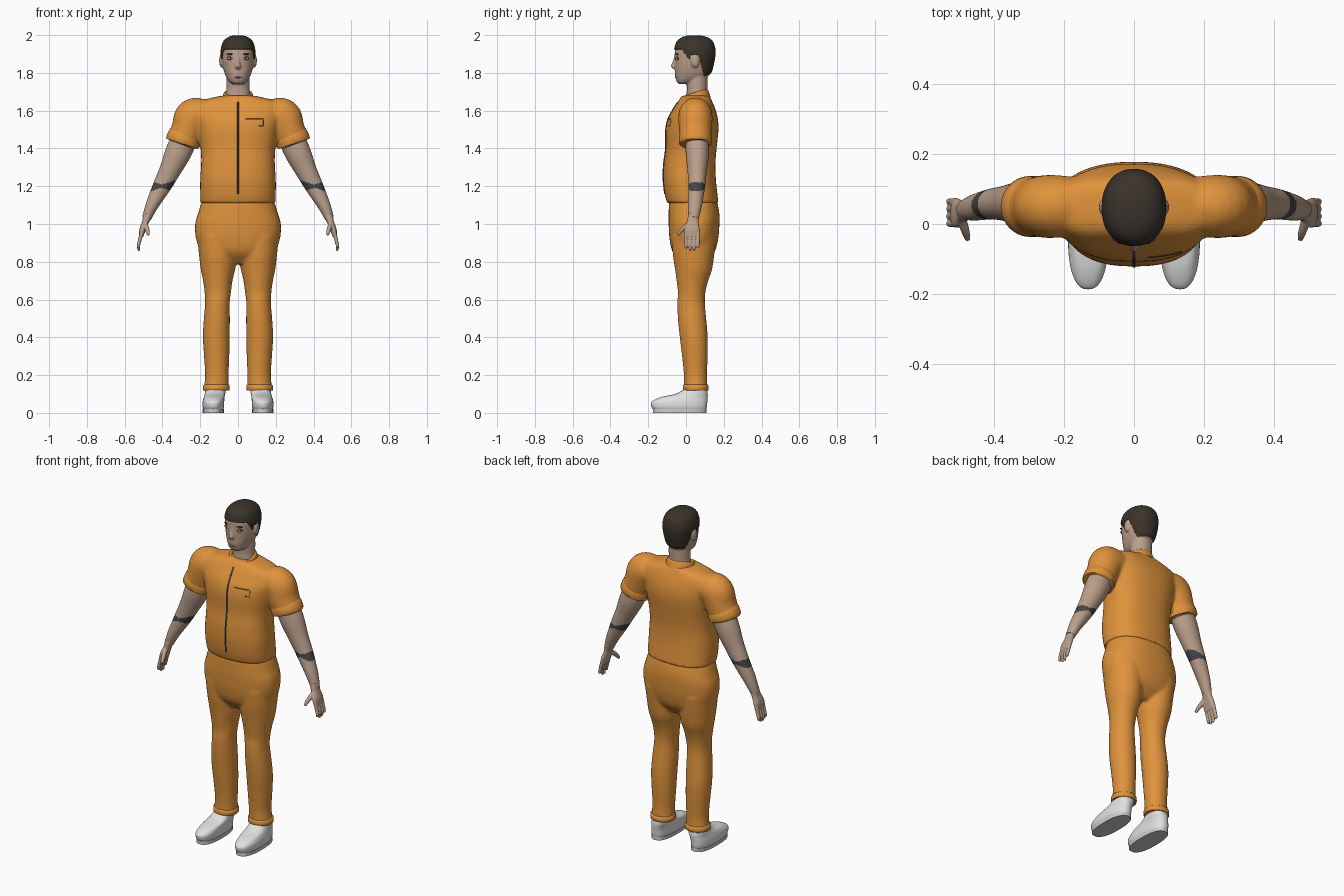
import bpy, bmesh, math
from mathutils import Vector, Matrix

cube = bpy.data.objects.get("Cube")
if cube:
    bpy.data.objects.remove(cube)


def material(name, r, g, b):
    m = bpy.data.materials.new(name)
    m.use_nodes = True
    m.diffuse_color = (r, g, b, 1)
    bsdf = next(n for n in m.node_tree.nodes if n.type == 'BSDF_PRINCIPLED')
    bsdf.inputs["Base Color"].default_value = (r, g, b, 1)
    bsdf.inputs["Roughness"].default_value = .8
    return m


ORANGE = material("orange cloth", .74, .29, .045)
SKIN = material("skin", .5, .35, .26)
LIP = material("lips", .36, .22, .17)
HAIR = material("dark brown hair", .042, .033, .024)
INK = material("tattoo ink", .06, .06, .065)
ZIP = material("zip grey", .05, .06, .08)
WHITE = material("white shoe", .75, .75, .75)
SOLE = material("sole grey", .6, .6, .6)
EYE = material("eye white", .55, .52, .5)


def spline(rows, steps):
    """Smooth dense rows passing through the given rows."""
    out = []
    for i in range(len(rows) - 1):
        quad = [rows[max(i - 1, 0)], rows[i], rows[i + 1], rows[min(i + 2, len(rows) - 1)]]
        for k in range(steps):
            t = k / steps
            out.append([.5 * (2 * b + (c - a) * t + (2 * a - 5 * b + 4 * c - d) * t * t
                              + (3 * b - a - 3 * c + d) * t ** 3) for a, b, c, d in zip(*quad)])
    return out + [list(rows[-1])]


def loft(bm, rows, n=40, power=2.0, steps=6, along=False):
    """Closed tube through rows of x, y, z, side radius, depth radius."""
    rows = spline(rows, steps)
    centres = [Vector(r[:3]) for r in rows]
    rings = []
    for i, (c, r) in enumerate(zip(centres, rows)):
        u = Vector((1, 0, 0))
        v = Vector((0, 1, 0))
        if along:
            t = (centres[min(i + 1, len(rows) - 1)] - centres[max(i - 1, 0)]).normalized()
            u = Vector((0, 1, 0)).cross(t).normalized()
            v = t.cross(u)
        ring = []
        for k in range(n):
            a = 2 * math.pi * k / n
            ca, sa = math.cos(a), math.sin(a)
            ca = math.copysign(abs(ca) ** (2 / power), ca)
            sa = math.copysign(abs(sa) ** (2 / power), sa)
            ring.append(bm.verts.new(c + u * ca * r[3] + v * sa * r[4]))
        rings.append(ring)
    for a, b in zip(rings, rings[1:]):
        for k in range(n):
            j = (k + 1) % n
            bm.faces.new((a[k], a[j], b[j], b[k]))
    bm.faces.new(rings[0])
    bm.faces.new(rings[-1])


def finish(name, bm, *mats, voxel=0, smooth=4):
    bmesh.ops.recalc_face_normals(bm, faces=bm.faces)
    mesh = bpy.data.meshes.new(name)
    bm.to_mesh(mesh)
    bm.free()
    for m in mats:
        mesh.materials.append(m)
    ob = bpy.data.objects.new(name, mesh)
    bpy.context.collection.objects.link(ob)
    bpy.ops.object.select_all(action='DESELECT')
    ob.select_set(True)
    bpy.context.view_layer.objects.active = ob
    bpy.ops.object.shade_smooth_by_angle(angle=math.radians(50))
    if voxel:
        mod = ob.modifiers.new("fuse", 'REMESH')
        mod.mode = 'VOXEL'
        mod.voxel_size = voxel
        mod.use_smooth_shade = True
        mod = ob.modifiers.new("soften", 'SMOOTH')
        mod.factor = .5
        mod.iterations = smooth
    return ob


def tube(name, rows, mat, **kw):
    bm = bmesh.new()
    loft(bm, rows, **kw)
    return finish(name, bm, mat)


def upright(rows, x=0, grow=0):
    """Rows of height, half width, front, back made into loft rows."""
    return [(x, (f + b) / 2, z, w + grow, (b - f) / 2 + grow) for z, w, f, b in rows]


def flip(rows, s):
    return [(s * r[0], *r[1:]) for r in rows]


def blob(name, loc, radii, mat, turn=0):
    bm = bmesh.new()
    m = Matrix.Translation(loc) @ Matrix.Rotation(turn, 4, 'Z') @ Matrix.Diagonal((*radii, 1))
    bmesh.ops.create_uvsphere(bm, u_segments=20, v_segments=12, radius=1, matrix=m)
    return finish(name, bm, mat)


SIDES = (("left", 1), ("right", -1))

# Shirt: body and both sleeves fused
SHIRT = [(1.11, .198, -.1, .172), (1.16, .2, -.113, .166), (1.24, .2, -.121, .158),
         (1.32, .195, -.118, .156), (1.4, .198, -.108, .162), (1.5, .215, -.107, .172),
         (1.56, .228, -.094, .168), (1.61, .235, -.067, .155), (1.645, .22, -.045, .14),
         (1.668, .14, -.03, .13), (1.68, .08, -.02, .12)]
SLEEVE = [(.1, .05, 1.56, .07, .07), (.18, .05, 1.575, .085, .085), (.235, .05, 1.565, .1, .09),
          (.266, .05, 1.5, .088, .087), (.295, .05, 1.43, .085, .082)]
bm = bmesh.new()
loft(bm, upright(SHIRT), power=2.4)
for _, s in SIDES:
    loft(bm, flip(SLEEVE, s), along=True)
finish("shirt", bm, ORANGE, voxel=.009)

# Collar, tilted down at the front
collar = tube("collar", [(0, 0, -.03, .084, .078), (0, 0, 0, .081, .077), (0, 0, .018, .076, .073),
                         (0, 0, .02, .066, .063), (0, 0, .005, .06, .058)], ORANGE, steps=3)
collar.location = (0, .048, 1.675)
collar.rotation_euler.x = .3

# Zip and chest pocket lie on the shirt front
tube("zip", [(0, f + .006, z, .005, .009) for z, w, f, b in SHIRT[1:-2]], ZIP, n=12, power=4)


def shirt_front(x, z):
    for (z0, *a), (z1, *c) in zip(SHIRT, SHIRT[1:]):
        if z0 <= z <= z1:
            w, f, b = [p + (q - p) * (z - z0) / (z1 - z0) for p, q in zip(a, c)]
            return (f + b) / 2 - (b - f) / 2 * (1 - (x / w) ** 2.4) ** (1 / 2.4)


def seam(name, corners):
    pts = spline(corners, 6)
    curve = bpy.data.curves.new(name, 'CURVE')
    curve.dimensions = '3D'
    curve.bevel_depth = .0025
    sp = curve.splines.new('POLY')
    sp.points.add(len(pts) - 1)
    for p, (x, z) in zip(sp.points, pts):
        p.co = (x, shirt_front(x, z), z, 1)
    curve.materials.append(ZIP)
    bpy.context.collection.objects.link(bpy.data.objects.new(name, curve))


seam("pocket_top", [(.04, 1.555), (.135, 1.555)])
seam("pocket_side", [(.135, 1.55), (.135, 1.525)])
seam("pocket_bottom", [(.11, 1.518), (.135, 1.518)])

# Trousers: hips and both legs fused
HIPS = [(1.12, .192, -.09, .165), (1.06, .21, -.092, .176), (1, .227, -.092, .177),
        (.92, .222, -.087, .17), (.85, .19, -.07, .15), (.79, .12, -.02, .1)]
LEG = [(.112, .042, .94, .105, .118), (.107, .04, .84, .1, .11), (.106, .04, .76, .091, .098),
       (.107, .034, .7, .078, .084), (.107, .03, .64, .07, .073), (.109, .027, .58, .065, .073),
       (.112, .032, .5, .069, .075), (.115, .041, .4, .071, .074), (.113, .047, .3, .067, .068),
       (.112, .05, .2, .062, .061), (.115, .052, .13, .066, .063)]
bm = bmesh.new()
loft(bm, upright(HIPS), power=2.3)
for _, s in SIDES:
    loft(bm, flip(LEG, s))
finish("trousers", bm, ORANGE, voxel=.009)

# Limb parts made once per side
SHOE = [(.02, .131, .053, -.176, .108), (.035, .131, .057, -.184, .111), (.06, .13, .057, -.182, .113),
        (.083, .126, .055, -.135, .115), (.1, .122, .054, -.06, .115), (.125, .118, .054, -.012, .111),
        (.15, .117, .053, -.005, .109)]
ARM = [(.28, .058, 1.46, .07, .06), (.32, .06, 1.37, .068, .061), (.362, .059, 1.28, .056, .051),
       (.403, .057, 1.2, .048, .044), (.455, .047, 1.1, .034, .037), (.484, .04, 1.03, .024, .028)]
PALM = [(.478, .04, 1.05, .025, .029), (.49, .036, 1.01, .018, .031), (.505, .032, .97, .017, .042),
        (.513, .032, .935, .012, .04)]
THUMB = [(.492, .015, 1.0, .014, .014), (.481, -.02, .97, .012, .012), (.474, -.044, .942, .008, .008)]
for side, s in SIDES:
    tube(side + "_trouser_cuff", flip([(.115, .052, .118, .064, .062), (.115, .052, .12, .07, .068),
                                       (.115, .052, .145, .07, .067), (.115, .051, .15, .062, .06)], s),
         ORANGE, steps=2)
    tube(side + "_sleeve_cuff", flip([(.28, .05, 1.47, .084, .081), (.282, .05, 1.465, .089, .086),
                                      (.296, .05, 1.428, .09, .087), (.297, .05, 1.425, .08, .078)], s),
         ORANGE, steps=2, along=True)
    tube(side + "_shoe", flip([(x, (f + b) / 2, z, w, (b - f) / 2) for z, x, w, f, b in SHOE], s),
         WHITE, power=2.4)
    tube(side + "_sole", flip([(.131, -.034, z, .056, .142) for z in (0, .02)], s),
         SOLE, power=2.5, steps=1)

    # Arm with a bow shaped tattoo on the forearm
    bm = bmesh.new()
    loft(bm, flip(ARM, s), n=48, steps=20, along=True)
    for f in bm.faces:
        c = f.calc_center_median()
        if abs(c.z - 1.2) < .009 + .3 * abs(abs(c.x) - .403):
            f.material_index = 1
    finish(side + "_arm", bm, SKIN, INK)

    # Hand with four fingers and a thumb
    bm = bmesh.new()
    loft(bm, flip(PALM, s), n=24, power=2.4, along=True)
    loft(bm, flip(THUMB, s), n=16, along=True)
    for i, tip in enumerate((.872, .858, .86, .876)):
        y = .001 + .021 * i
        loft(bm, flip([(.508, y, .96, .011, .01), (.52, y, .915, .01, .0095),
                       (.527, y, .885, .009, .009), (.524, y, tip, .006, .006)], s), n=16, along=True)
    finish(side + "_hand", bm, SKIN, voxel=.0035, smooth=2)

# Head, neck, nose and ears fused
HEAD = [(1.742, .03, -.04, .03), (1.758, .05, -.051, .07), (1.79, .068, -.058, .125),
        (1.83, .08, -.058, .14), (1.88, .086, -.06, .15), (1.92, .086, -.058, .151),
        (1.96, .074, -.045, .138), (1.983, .05, -.018, .11), (1.994, .02, .02, .07)]
NECK = [(1.62, .075, -.005, .125), (1.7, .063, .004, .115), (1.75, .062, .004, .115),
        (1.8, .06, .01, .115)]
NOSE = [(1.895, .008, -.06, -.03), (1.855, .012, -.073, -.03), (1.835, .017, -.081, -.03),
        (1.82, .013, -.066, -.03)]
bm = bmesh.new()
loft(bm, upright(HEAD), power=2.2)
loft(bm, upright(NECK))
loft(bm, upright(NOSE), n=16)
for _, s in SIDES:
    m = Matrix.Translation((s * .087, .048, 1.865)) @ Matrix.Diagonal((.013, .024, .037, 1))
    bmesh.ops.create_uvsphere(bm, u_segments=20, v_segments=12, radius=1, matrix=m)
finish("head", bm, SKIN, voxel=.005, smooth=3)


# Hair shell trimmed along the hairline
def hairline(y):
    if y < -.02:
        return 1.925
    if y < .02:
        return 1.925 - 1.5 * (y + .02)
    return 1.895 if y < .07 else max(1.785, 1.895 - 4 * (y - .07))


bm = bmesh.new()
loft(bm, upright(HEAD, grow=.005), n=96, power=2.2, steps=12)
for v in bm.verts:
    v.co.z += .005
low = [f for f in bm.faces if f.calc_center_median().z < hairline(f.calc_center_median().y)]
bmesh.ops.delete(bm, geom=low, context='FACES')
hair = finish("hair", bm, HAIR)
shell = hair.modifiers.new("thickness", 'SOLIDIFY')
shell.thickness = .008
shell.offset = -1

# Face details
blob("mouth", (0, -.053, 1.776), (.019, .006, .005), LIP)
for side, s in SIDES:
    turn = s * .28
    blob(side + "_eye_rim", (s * .041, -.047, 1.877), (.019, .006, .01), HAIR, turn)
    blob(side + "_eye", (s * .041, -.049, 1.876), (.014, .006, .007), EYE, turn)
    blob(side + "_pupil", (s * .04, -.052, 1.877), (.006, .005, .006), INK, turn)
    blob(side + "_brow", (s * .041, -.048, 1.899), (.021, .007, .004), HAIR, turn)
